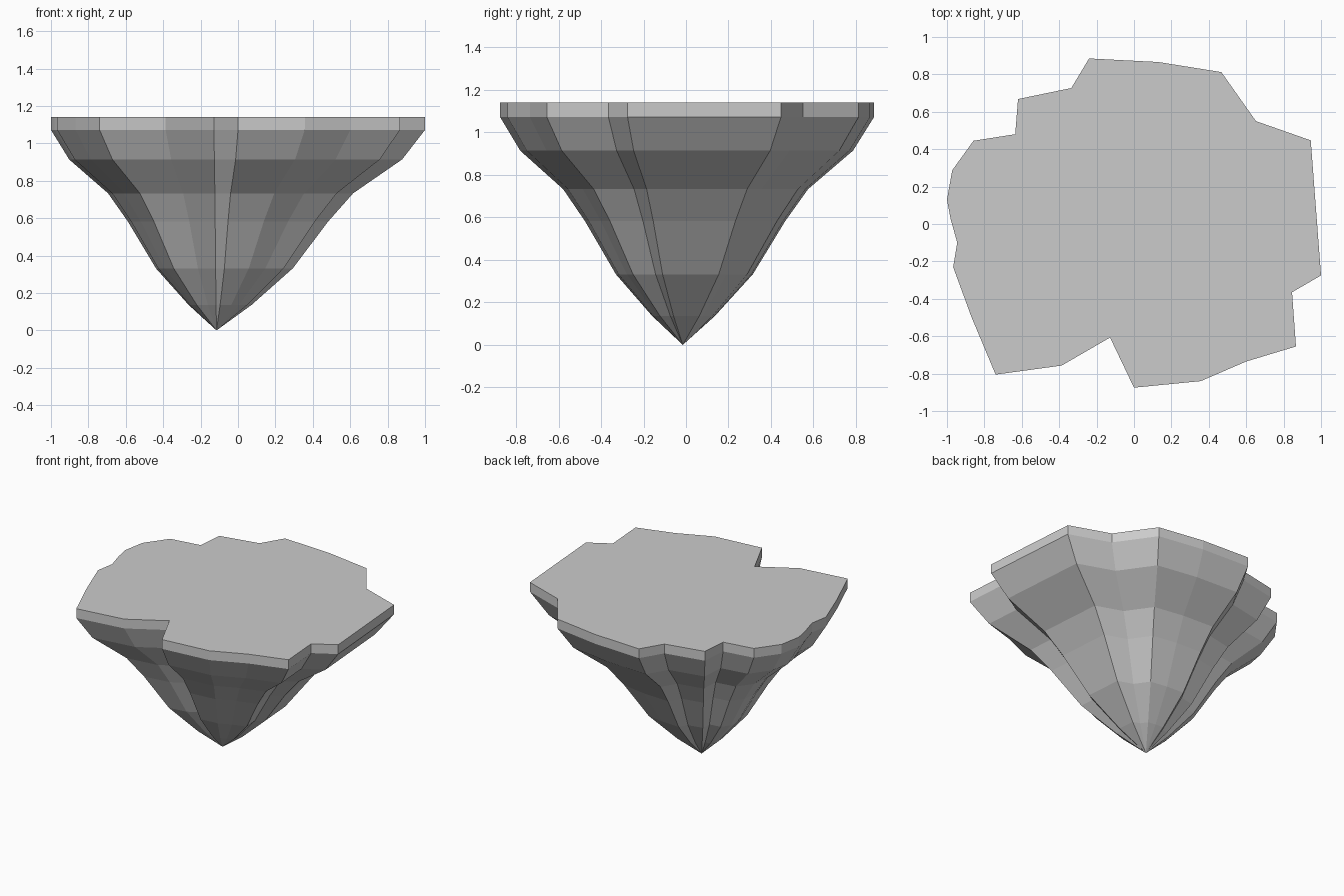
import bpy, bmesh

if "Cube" in bpy.data.objects:
    bpy.data.objects.remove(bpy.data.objects["Cube"])

# Ragged outline of the island's flat top, counter-clockwise seen from above
OUTLINE = [
    (-0.24, 0.885), (-0.335, 0.727), (-0.62, 0.668), (-0.635, 0.48),
    (-0.858, 0.445), (-0.972, 0.287), (-1.0, 0.13), (-0.98, 0.025),
    (-0.945, -0.1), (-0.967, -0.23), (-0.87, -0.495), (-0.74, -0.805),
    (-0.387, -0.757), (-0.128, -0.607), (0.0, -0.875), (0.357, -0.84),
    (0.6, -0.735), (0.866, -0.655), (0.845, -0.365), (1.0, -0.275),
    (0.945, 0.447), (0.652, 0.55), (0.467, 0.812), (0.13, 0.866),
]
TIP = (-0.115, -0.015)

# (height, outline scale about the tip) from the top rim downwards
RINGS = [(1.14, 1.0), (1.072, 1.0), (0.914, 0.89), (0.733, 0.655),
         (0.583, 0.536), (0.332, 0.366), (0.137, 0.169)]

bm = bmesh.new()


def add_ring(z, s):
    return [bm.verts.new((TIP[0] + (x - TIP[0]) * s,
                          TIP[1] + (y - TIP[1]) * s, z)) for x, y in OUTLINE]


rings = [add_ring(z, s) for z, s in RINGS]
tip = bm.verts.new((*TIP, 0.0))
n = len(OUTLINE)

# Flat top
bm.faces.new(rings[0])

# Rim wall and tapering rock bands
for upper, lower in zip(rings, rings[1:]):
    for i in range(n):
        j = (i + 1) % n
        bm.faces.new((upper[j], upper[i], lower[i], lower[j]))

# Pointed underside
for i in range(n):
    bm.faces.new((rings[-1][(i + 1) % n], rings[-1][i], tip))

bmesh.ops.recalc_face_normals(bm, faces=bm.faces)
mesh = bpy.data.meshes.new("floating_rock")
bm.to_mesh(mesh)
bm.free()
bpy.context.collection.objects.link(bpy.data.objects.new("floating_rock", mesh))
